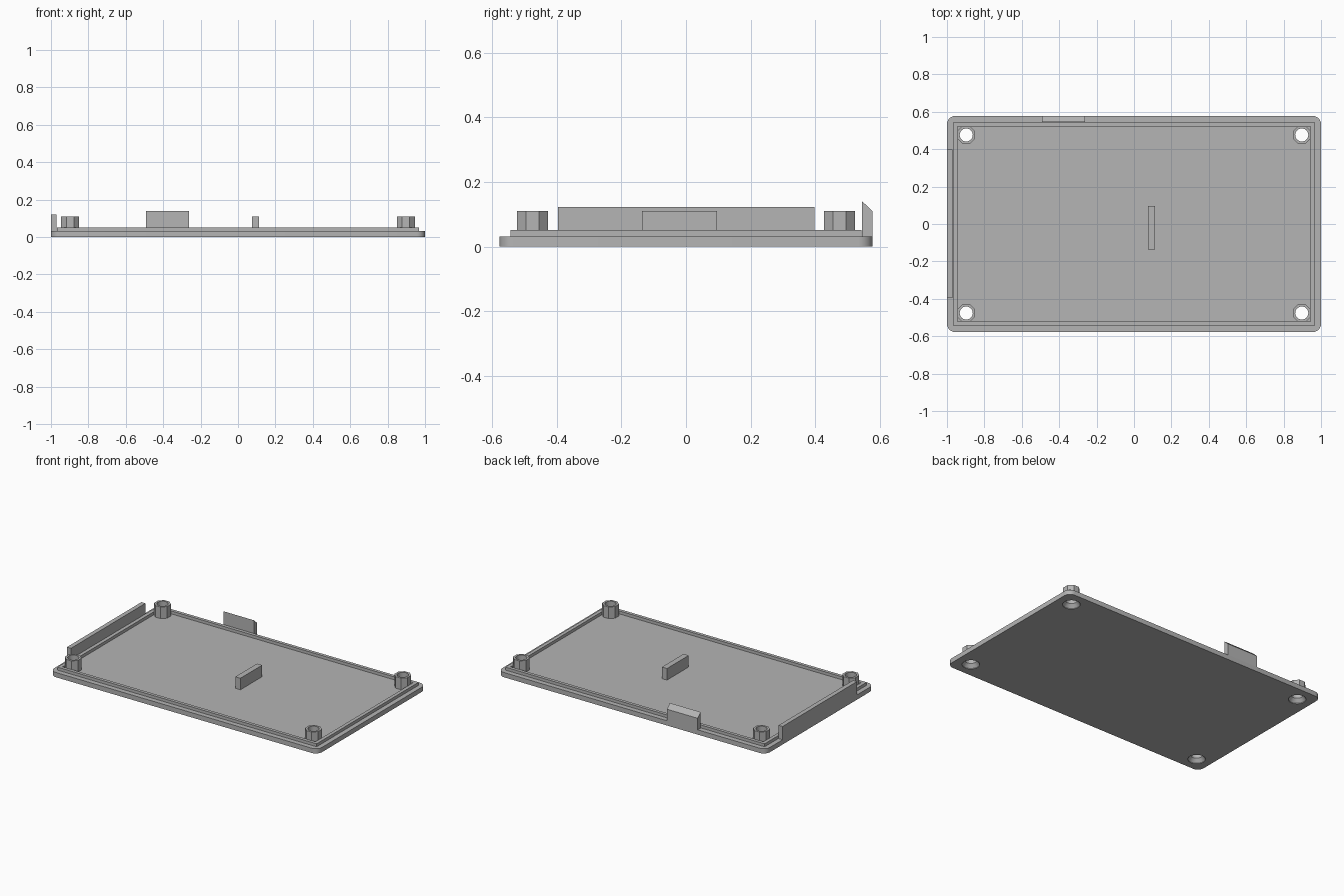
import bpy, bmesh
from math import cos, sin, pi

cube = bpy.data.objects.get("Cube")
if cube:
    bpy.data.objects.remove(cube, do_unlink=True)

GREY = (0.46, 0.46, 0.46, 1)
mat = bpy.data.materials.new("plain grey")
mat.use_nodes = True
mat.diffuse_color = GREY
bsdf = next(n for n in mat.node_tree.nodes if n.type == "BSDF_PRINCIPLED")
bsdf.inputs["Base Color"].default_value = GREY
bsdf.inputs["Roughness"].default_value = 0.7


def add_object(name, bm):
    bmesh.ops.recalc_face_normals(bm, faces=bm.faces)
    mesh = bpy.data.meshes.new(name)
    bm.to_mesh(mesh)
    bm.free()
    mesh.materials.append(mat)
    obj = bpy.data.objects.new(name, mesh)
    bpy.context.collection.objects.link(obj)
    return obj


def loft(bm, rings):
    """Closed solid through a list of vertex rings."""
    loops = [[bm.verts.new(p) for p in ring] for ring in rings]
    n = len(loops[0])
    for low, high in zip(loops, loops[1:]):
        for i in range(n):
            j = (i + 1) % n
            bm.faces.new((low[i], low[j], high[j], high[i]))
    bm.faces.new(loops[0][::-1])
    bm.faces.new(loops[-1])


def circle(x, y, z, r, n, turn=0.0):
    return [(x + r * cos(turn + 2 * pi * i / n),
             y + r * sin(turn + 2 * pi * i / n), z) for i in range(n)]


def rect(x0, x1, y0, y1, z):
    return [(x0, y0, z), (x1, y0, z), (x1, y1, z), (x0, y1, z)]


def box(name, x0, x1, y0, y1, z0, z1):
    bm = bmesh.new()
    loft(bm, [rect(x0, x1, y0, y1, z0), rect(x0, x1, y0, y1, z1)])
    return add_object(name, bm)


FLOOR = 0.032
HALF_X, HALF_Y = 1.0, 0.578
CORNERS = [(sx * 0.897, sy * 0.476) for sx in (-1, 1) for sy in (-1, 1)]

# Base plate with rounded upright corners
bm = bmesh.new()
loft(bm, [rect(-HALF_X, HALF_X, -HALF_Y, HALF_Y, z) for z in (0, FLOOR)])
upright = [e for e in bm.edges if abs(e.verts[0].co.z - e.verts[1].co.z) > 0.01]
bmesh.ops.bevel(bm, geom=upright, offset=0.045, segments=6, profile=0.5,
                affect="EDGES")
plate = add_object("base_plate", bm)

# Raised lip running round the floor
bm = bmesh.new()
outer, inner = (0.968, 0.544), (0.944, 0.522)
rings = [[bm.verts.new(p) for p in rect(-x, x, -y, y, z)]
         for (x, y), z in ((outer, FLOOR), (outer, 0.052),
                           (inner, 0.052), (inner, FLOOR))]
for k in range(4):
    a, b = rings[k], rings[(k + 1) % 4]
    for i in range(4):
        j = (i + 1) % 4
        bm.faces.new((a[i], a[j], b[j], b[i]))
add_object("lip", bm)

# Eight-sided screw bosses
bm = bmesh.new()
for x, y in CORNERS:
    loft(bm, [circle(x, y, z, 0.052, 8, pi / 8) for z in (FLOOR, 0.11)])
bosses = add_object("screw_bosses", bm)

# Screw holes, countersunk from below
bm = bmesh.new()
for x, y in CORNERS:
    loft(bm, [circle(x, y, z, r, 32) for z, r in
              ((-0.02, 0.054), (0.004, 0.054), (0.028, 0.035), (0.2, 0.035))])
cutter = add_object("hole_cutter", bm)
cutter.hide_render = True
for obj in (plate, bosses):
    mod = obj.modifiers.new("holes", "BOOLEAN")
    mod.operation = "DIFFERENCE"
    mod.solver = "EXACT"
    mod.object = cutter
    bpy.context.view_layer.objects.active = obj
    bpy.ops.object.modifier_apply(modifier=mod.name)
bpy.data.objects.remove(cutter, do_unlink=True)

# Smooth the round corners and hole walls only
for obj in (plate, bosses):
    bpy.ops.object.select_all(action="DESELECT")
    obj.select_set(True)
    bpy.context.view_layer.objects.active = obj
    bpy.ops.object.shade_smooth_by_angle(angle=pi / 7)

# Side wall and middle rib
box("side_wall", -1.0, -0.97, -0.396, 0.398, FLOOR, 0.122)
box("middle_rib", 0.075, 0.113, -0.136, 0.096, FLOOR, 0.11)

# Back clip with a sloping top
bm = bmesh.new()
profile = [(0.546, FLOOR), (HALF_Y, FLOOR), (HALF_Y, 0.11), (0.546, 0.14)]
loft(bm, [[(x, y, z) for y, z in profile] for x in (-0.492, -0.262)])
add_object("back_clip", bm)
